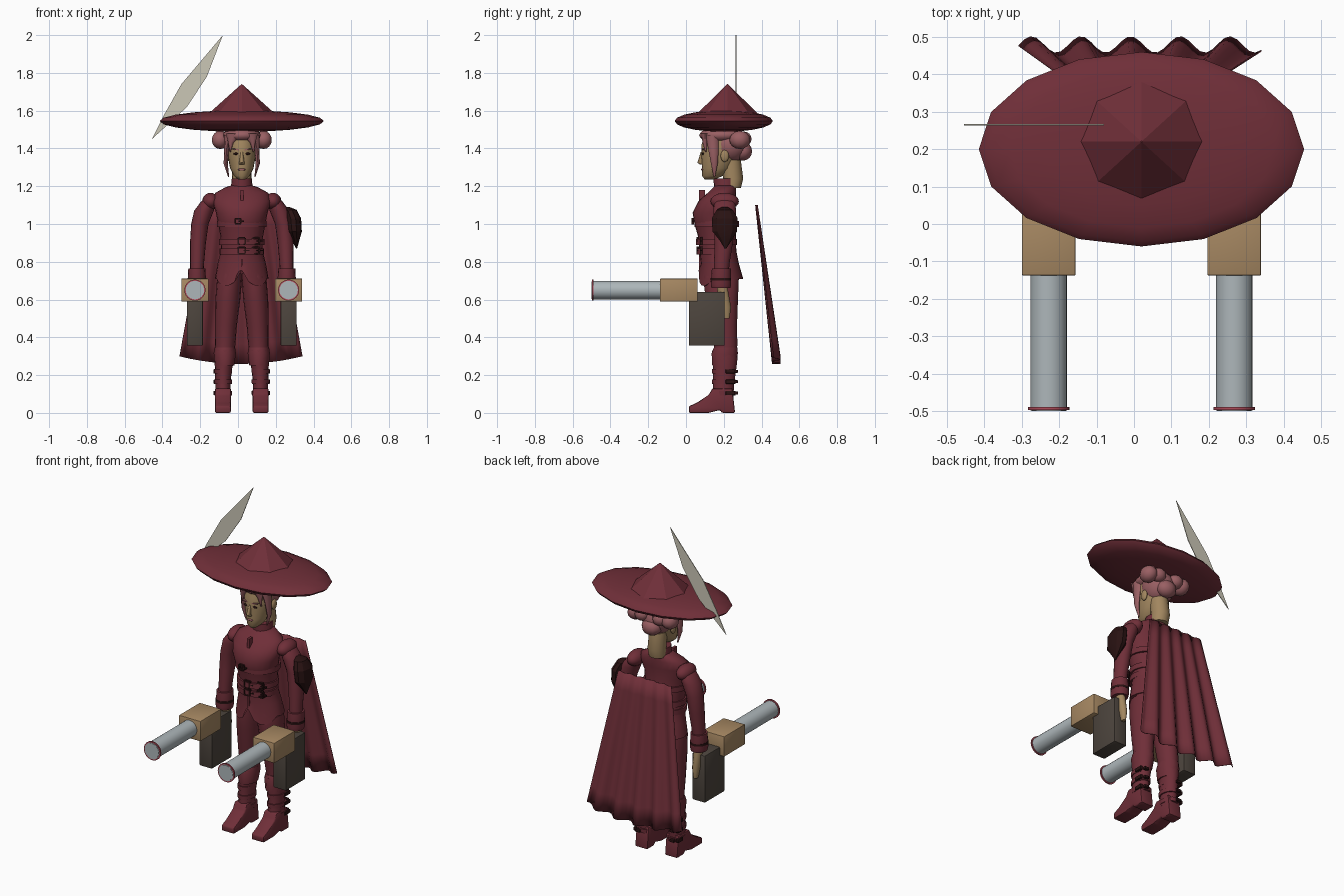
import bpy, bmesh, math
from mathutils import Matrix, Vector

cube = bpy.data.objects.get("Cube")
if cube:
    bpy.data.objects.remove(cube, do_unlink=True)

C = 0.02  # middle of the figure in x


def material(name, r, g, b):
    m = bpy.data.materials.new(name)
    m.use_nodes = True
    m.diffuse_color = (r, g, b, 1)
    m.node_tree.nodes["Principled BSDF"].inputs["Base Color"].default_value = (r, g, b, 1)
    return m


MAROON = material("maroon cloth", .16, .028, .04)
BLACK = material("black leather", .022, .006, .006)
SKIN = material("skin", .36, .24, .115)
HAIR = material("pink hair", .32, .115, .125)
TAN = material("tan housing", .39, .25, .125)
DARK = material("dark magazine", .075, .06, .048)
STEEL = material("steel", .42, .47, .49)
RED = material("red rim", .42, .07, .1)
FEATHER = material("feather", .6, .57, .47)


def finish(bm, name, mat, angle=40):
    bmesh.ops.recalc_face_normals(bm, faces=bm.faces)
    mesh = bpy.data.meshes.new(name)
    bm.to_mesh(mesh)
    bm.free()
    mesh.materials.append(mat)
    ob = bpy.data.objects.new(name, mesh)
    bpy.context.collection.objects.link(ob)
    if angle:
        bpy.ops.object.select_all(action='DESELECT')
        ob.select_set(True)
        bpy.context.view_layer.objects.active = ob
        bpy.ops.object.shade_smooth_by_angle(angle=math.radians(angle))
    return ob


def loft(name, mat, rings, n=16, angle=50, shape=None):
    """Skin over level ellipses given as (x, y, z, rx, ry)."""
    bm = bmesh.new()
    loops = []
    for i, (x, y, z, rx, ry) in enumerate(rings):
        loop = []
        for k in range(n):
            c, s = math.cos(math.tau * k / n), math.sin(math.tau * k / n)
            dz = shape(i, c, s) if shape else 0
            loop.append(bm.verts.new((C + x + rx * c, y + ry * s, z + dz)))
        loops.append(loop)
    for a, b in zip(loops, loops[1:]):
        for k in range(n):
            bm.faces.new((a[k], a[(k + 1) % n], b[(k + 1) % n], b[k]))
    bm.faces.new(loops[0])
    bm.faces.new(loops[-1])
    return finish(bm, name, mat, angle)


def ball(name, mat, pos, size, seg=16, rings=10):
    bm = bmesh.new()
    bmesh.ops.create_uvsphere(bm, u_segments=seg, v_segments=rings, radius=1)
    bmesh.ops.transform(bm, matrix=Matrix.Translation((C + pos[0], *pos[1:])) @ Matrix.Diagonal((*size, 1)), verts=bm.verts)
    return finish(bm, name, mat, 60)


def box(name, mat, pos, size, bevel=0, turn=0):
    bm = bmesh.new()
    bmesh.ops.create_cube(bm, size=1)
    m = Matrix.Translation((C + pos[0], *pos[1:])) @ Matrix.Rotation(turn, 4, 'Y') @ Matrix.Diagonal((*size, 1))
    bmesh.ops.transform(bm, matrix=m, verts=bm.verts)
    if bevel:
        bmesh.ops.bevel(bm, geom=bm.edges[:], offset=bevel, segments=2, affect='EDGES', profile=.5)
    return finish(bm, name, mat, 30)


def rod(name, mat, x, y0, y1, z, r):
    bm = bmesh.new()
    bmesh.ops.create_cone(bm, cap_ends=True, segments=24, radius1=r, radius2=r, depth=y1 - y0)
    m = Matrix.Translation((C + x, (y0 + y1) / 2, z)) @ Matrix.Rotation(math.pi / 2, 4, 'X')
    bmesh.ops.transform(bm, matrix=m, verts=bm.verts)
    return finish(bm, name, mat)


def prism(name, mat, points, axis, at, depth, bevel=0):
    """Extrude an outline along x (points are y, z) or along y (points are x, z)."""
    bm = bmesh.new()
    lo = at - depth / 2
    vs = [bm.verts.new((lo, a, b) if axis == 'x' else (a, lo, b)) for a, b in points]
    f = bm.faces.new(vs)
    new = bmesh.ops.extrude_face_region(bm, geom=[f])["geom"]
    step = Vector((depth, 0, 0)) if axis == 'x' else Vector((0, depth, 0))
    bmesh.ops.translate(bm, vec=step, verts=[v for v in new if isinstance(v, bmesh.types.BMVert)])
    if bevel:
        bmesh.ops.bevel(bm, geom=bm.edges[:], offset=bevel, segments=2, affect='EDGES', profile=.5)
    return finish(bm, name, mat, 40)


def buckle(name, x, y, z, w=.036, h=.034):
    """Square frame with a tongue, facing forward."""
    for s in (-1, 1):
        box(name + "_side", BLACK, (x + s * w / 2, y, z), (.009, .014, h))
        box(name + "_bar", BLACK, (x, y, z + s * h / 2), (w, .014, .009))
    box(name + "_tongue", BLACK, (x + w * .6, y, z), (w, .01, .007))


# Hat: flattened brim, faceted crown, thin feather
ball("hat_brim", MAROON, (0, .2, 1.545), (.435, .26, .057))
loft("hat_crown", MAROON, [(0, .22, 1.585, .175, .16), (0, .22, 1.74, .002, .002)], 8, 0)
prism("hat_feather", FEATHER, [(-.08, 2), (-.3, 1.74), (-.39, 1.58), (-.455, 1.45), (-.27, 1.62), (-.165, 1.78)], 'y', .265, .004)

# Head and face
loft("head", SKIN, [(0, .125, 1.235, .018, .025), (0, .14, 1.255, .042, .055), (0, .165, 1.295, .062, .08),
                    (0, .18, 1.36, .074, .1), (0, .19, 1.42, .08, .108), (0, .2, 1.5, .07, .09)], 20)
loft("neck", SKIN, [(0, .24, 1.19, .05, .05), (0, .25, 1.24, .052, .053), (0, .235, 1.34, .05, .055)])
loft("nose", SKIN, [(0, .085, 1.315, .014, .012), (0, .074, 1.325, .014, .014), (0, .088, 1.38, .007, .01)], 8)
ball("lips", HAIR, (0, .09, 1.288), (.02, .01, .007))
for s in (-1, 1):
    ball("eye", BLACK, (s * .03, .089, 1.372), (.015, .006, .006))
    box("eyebrow", HAIR, (s * .032, .089, 1.395), (.036, .012, .006), 0, s * -.15)
    ball("ear", SKIN, (s * .078, .205, 1.36), (.012, .022, .032))

# Hair: swept cap, buns, hanging locks
ball("hair_back", HAIR, (0, .23, 1.42), (.09, .1, .095))
ball("hair_top", HAIR, (0, .19, 1.47), (.1, .12, .045))
ball("low_bun", HAIR, (0, .3, 1.385), (.06, .05, .05), 10, 8)
for s in (-1, 1):
    ball("side_bun", HAIR, (s * .115, .285, 1.445), (.046, .055, .048), 10, 8)
    ball("bun_coil", HAIR, (s * .06, .305, 1.45), (.045, .042, .04), 10, 8)
    loft("hair_lock", HAIR, [(s * .07, .15, 1.25, .003, .004), (s * .085, .15, 1.32, .011, .018),
                             (s * .08, .145, 1.4, .013, .028), (s * .065, .14, 1.47, .03, .035)], 8)
    loft("fringe", HAIR, [(s * .062, .105, 1.38, .003, .004), (s * .058, .1, 1.43, .014, .012),
                          (s * .04, .1, 1.48, .045, .02)], 8)


# Coat with a split, pointed front hem
def hem(i, c, s):
    if i > 0:
        return 0
    return (.045 - .11 * abs(c) ** .6 * -s * 1.3) if s < -.1 else 0


loft("coat", MAROON, [(0, .185, .71, .142, .118), (0, .18, .79, .128, .1), (0, .168, .86, .11, .098),
                      (0, .165, .93, .112, .1), (0, .155, 1.0, .125, .11), (0, .145, 1.06, .137, .11),
                      (0, .165, 1.12, .155, .1), (0, .19, 1.165, .14, .075), (0, .205, 1.195, .085, .06),
                      (0, .21, 1.205, .052, .056)], 24, 50, hem)
loft("collar", MAROON, [(0, .208, 1.19, .058, .06), (0, .21, 1.24, .053, .064)])
box("front_seam", MAROON, (0, .075, .8), (.008, .012, .1))
for z, r in ((.855, .118), (.905, .12), (1.0, .131)):
    loft("belt", MAROON, [(0, .162, z - .016, r, r * .9), (0, .162, z + .016, r, r * .9)], 24)
for z in (.86, .91):
    for x in (.0, .075):
        buckle("belt_buckle", x, .062 + x * .25, z)
buckle("chest_buckle", -.02, .036, 1.015, .03, .026)
for z in (1.09, 1.115):
    box("chest_clasp", BLACK, (0, .067 + (z - 1.09), z), (.085, .012, .005))
box("chest_placket", MAROON, (0, .085, 1.13), (.016, .03, .1))

# Arms, cuffs and hands
for s in (-1, 1):
    loft("sleeve", MAROON, [(s * .24, .185, .7, .034, .036), (s * .236, .19, .8, .037, .042),
                            (s * .232, .2, .9, .042, .048), (s * .222, .205, 1.0, .046, .055),
                            (s * .2, .205, 1.07, .052, .06), (s * .175, .205, 1.12, .04, .055),
                            (s * .15, .205, 1.15, .02, .03)])
    ball("shoulder_cap", MAROON, (s * .165, .205, 1.12), (.045, .075, .045))
    loft("cuff", MAROON, [(s * .238, .185, .66, .045, .05), (s * .238, .185, .68, .05, .054), (s * .238, .187, .765, .045, .05)])
    loft("cuff_strap", BLACK, [(s * .238, .185, .7, .05, .054), (s * .238, .185, .714, .05, .054)])
    loft("hand", SKIN, [(s * .236, .215, .5, .012, .016), (s * .238, .21, .56, .022, .03), (s * .238, .19, .67, .026, .03)], 10)

# Dark shoulder guard on the left arm
loft("arm_guard", BLACK, [(.29, .21, .87, .003, .004), (.285, .21, .915, .02, .035), (.278, .205, .96, .04, .068),
                          (.272, .205, 1.03, .042, .072), (.255, .205, 1.075, .035, .045), (.24, .205, 1.09, .012, .015)], 10, 25)

# Legs and boots
foot = [(.015, 0), (.015, .035), (.06, .055), (.12, .095), (.14, .13), (.245, .13), (.26, 0), (.19, 0), (.18, .015), (.12, 0)]
for s in (-1, 1):
    loft("leg", MAROON, [(s * .092, .205, .27, .045, .055), (s * .088, .21, .36, .054, .062),
                         (s * .084, .2, .46, .058, .07), (s * .074, .19, .6, .066, .085),
                         (s * .064, .185, .72, .066, .095), (s * .05, .18, .8, .05, .08)])
    loft("boot_shaft", MAROON, [(s * .098, .195, .08, .042, .055), (s * .1, .2, .16, .04, .056),
                                (s * .096, .205, .24, .046, .062), (s * .092, .205, .29, .055, .068),
                                (s * .09, .205, .33, .053, .066)])
    loft("knee_cuff", MAROON, [(s * .09, .2, .25, .05, .064), (s * .09, .205, .315, .059, .073), (s * .09, .21, .345, .055, .066)], 10)
    prism("boot_foot", MAROON, foot, 'x', C + s * .1, .084, .008)
    for z in (.105, .165, .22):
        loft("boot_strap", MAROON, [(s * .099, .2, z - .012, .046, .062), (s * .099, .2, z + .012, .047, .063)])
        box("boot_buckle", BLACK, (s * .142, .235, z), (.016, .05, .022), .003)
        box("boot_clasp", BLACK, (s * .115, .265, z), (.03, .02, .016), .003)

# Pleated cape hanging clear of the back
bm = bmesh.new()
cols, rows = 40, 8
grid = []
for j in range(rows + 1):
    t = j / rows
    row = []
    for i in range(cols + 1):
        u = i / cols
        fold = math.cos(math.tau * (u - .055) / .204)
        x = C - .005 + (2 * u - 1) * (.18 + .145 * t)
        z = 1.1 - t * (.84 - .04 * (2 * u - 1) ** 2)
        row.append(bm.verts.new((x, .375 + .105 * t + fold * (.005 + .017 * t), z)))
    grid.append(row)
for a, b in zip(grid, grid[1:]):
    for i in range(cols):
        bm.faces.new((a[i], a[i + 1], b[i + 1], b[i]))
cape = finish(bm, "cape", MAROON, 50)
cape.modifiers.new("thickness", 'SOLIDIFY').thickness = .004

# Twin hand cannons
for s in (-1, 1):
    x = s * .248
    box("cannon_housing", TAN, (x, -.038, .65), (.144, .2, .122), .004)
    box("cannon_magazine", DARK, (x, .11, .498), (.085, .19, .285), .006)
    rod("cannon_barrel", STEEL, x, -.498, -.1, .65, .049)
    rod("muzzle_rim", RED, x, -.497, -.489, .65, .056)
    rod("muzzle_face", STEEL, x, -.5, -.495, .65, .046)
